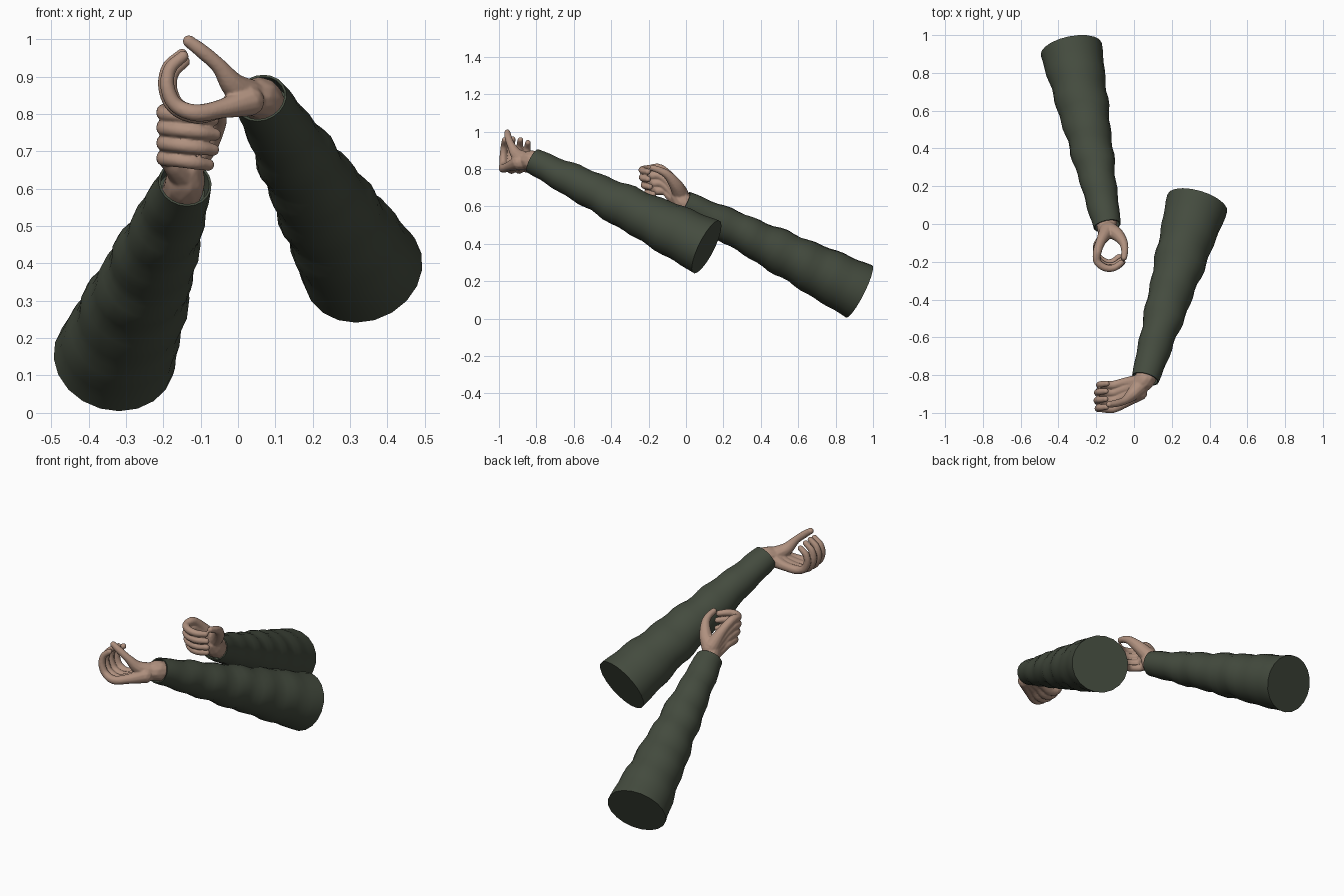
import bpy, bmesh, math
from mathutils import Vector, Matrix

if "Cube" in bpy.data.objects:
    bpy.data.objects.remove(bpy.data.objects["Cube"])


def material(name, rgb):
    m = bpy.data.materials.new(name)
    m.diffuse_color = (*rgb, 1)
    m.use_nodes = True
    m.node_tree.nodes["Principled BSDF"].inputs["Base Color"].default_value = m.diffuse_color
    return m


SKIN = material("skin", (0.43, 0.28, 0.21))
CLOTH = material("dark_green_cloth", (0.058, 0.071, 0.049))


def finish(name, bm, mat):
    bmesh.ops.recalc_face_normals(bm, faces=bm.faces)
    me = bpy.data.meshes.new(name)
    bm.to_mesh(me)
    bm.free()
    me.materials.append(mat)
    ob = bpy.data.objects.new(name, me)
    bpy.context.collection.objects.link(ob)
    return ob


def sleeve(name, back, cuff, phase):
    """Tapered, gently wrinkled sleeve with a closed back and a hollow cuff."""
    back, cuff = Vector(back), Vector(cuff)
    axis = (cuff - back).normalized()
    side = axis.cross(Vector((0, 0, 1))).normalized()
    up = side.cross(axis)
    bm = bmesh.new()
    segs, steps, rings = 20, 26, []

    def ring(t, r, wrinkle):
        vs = []
        for i in range(segs):
            a = 2 * math.pi * i / segs
            fold = math.sin(40 * t + 1.3 * math.sin(a + phase) + phase) + 0.6 * math.sin(23 * t + 2 * a)
            rad = r + wrinkle * fold
            vs.append(bm.verts.new(back.lerp(cuff, t) + side * rad * 1.05 * math.cos(a) + up * rad * math.sin(a)))
        rings.append(vs)

    for k in range(steps + 1):
        t = k / steps
        ring(t, 0.157 + (0.069 - 0.157) * t, 0.0045 * math.sin(math.pi * t) ** 0.5)
    ring(1.0, 0.063, 0)      # cuff thickness
    ring(0.95, 0.06, 0)      # inside of the cuff
    for a, b in zip(rings, rings[1:]):
        for i in range(segs):
            j = (i + 1) % segs
            bm.faces.new((a[i], a[j], b[j], b[i]))
    bm.faces.new(rings[0])
    bm.faces.new(rings[-1])
    ob = finish(name, bm, CLOTH)
    bpy.ops.object.select_all(action='DESELECT')
    ob.select_set(True)
    bpy.context.view_layer.objects.active = ob
    bpy.ops.object.shade_smooth_by_angle(angle=math.radians(40))


def strand(bm, pts, n=9):
    """Row of overlapping balls along a smooth path of (x, y, z, radius)."""
    p = [Vector(q) for q in pts]
    p = [2 * p[0] - p[1]] + p + [2 * p[-1] - p[-2]]
    for k in range(1, len(p) - 2):
        a, b, c, d = p[k - 1:k + 3]
        for i in range(n + 1):
            t = i / n
            q = 0.5 * (2 * b + (c - a) * t + (2 * a - 5 * b + 4 * c - d) * t * t + (3 * b - a - 3 * c + d) * t ** 3)
            bmesh.ops.create_icosphere(bm, subdivisions=2, radius=q.w, matrix=Matrix.Translation(q.xyz))


def hand(name, strands):
    """Merge all strands into one smooth skin."""
    bm = bmesh.new()
    for s in strands:
        strand(bm, s)
    ob = finish(name, bm, SKIN)
    re = ob.modifiers.new("merge", 'REMESH')
    re.mode = 'VOXEL'
    re.voxel_size = 0.0045
    re.use_smooth_shade = True
    sm = ob.modifiers.new("soften", 'SMOOTH')
    sm.factor = 0.5
    sm.iterations = 4


sleeve("left_sleeve", (0.335, 0.11, 0.383), (0.06, -0.82, 0.843), 0.4)
sleeve("right_sleeve", (-0.332, 0.925, 0.145), (-0.142, -0.01, 0.615), 2.1)

# Left hand: palm underneath, fingers curling up, thumb opposite
left = [[(0.075, -0.77, 0.82, 0.055), (0.06, -0.82, 0.843, 0.056), (0.03, -0.855, 0.843, 0.047)]]
for y, z, s in ((-0.977, 0.803, 0.93), (-0.935, 0.797, 1.0), (-0.893, 0.797, 0.97), (-0.853, 0.803, 0.84)):
    x = -0.11
    left.append([
        (0.03, -0.865 + (y + 0.915) * 0.45, 0.835, 0.042),
        (-0.04, -0.89 + (y + 0.915) * 0.85, 0.815, 0.027),
        (x, y, z, 0.024),
        (x - 0.06 * s, y, z + 0.022 * s, 0.021),
        (x - 0.085 * s, y, z + 0.075 * s, 0.02),
        (x - 0.077 * s, y + 0.004, z + 0.128 * s, 0.018),
        (x - 0.04 * s, y + 0.008, z + 0.163 * s, 0.016)])
left.append([(0.03, -0.86, 0.85, 0.045), (-0.012, -0.905, 0.877, 0.034),
             (-0.05, -0.935, 0.927, 0.022), (-0.095, -0.95, 0.967, 0.02), (-0.132, -0.955, 0.995, 0.017)])
hand("left_hand", left)

# Right hand: palm on the outer side, fingers wrapping across the front
right = [[(-0.152, 0.04, 0.59, 0.055), (-0.142, -0.01, 0.617, 0.056), (-0.142, -0.035, 0.65, 0.05)]]
for z, dy, s in ((0.803, -0.002, 0.96), (0.763, 0.0, 1.0), (0.722, 0.01, 0.96), (0.682, 0.028, 0.86)):
    right.append([
        (-0.142, -0.035, 0.655 + (z - 0.74) * 0.4, 0.042),
        (-0.172, -0.085, 0.705 + (z - 0.74) * 0.8, 0.028),
        (-0.193, -0.14 + dy, z, 0.024),
        (-0.195, -0.195 + dy, z - 0.002, 0.021),
        (-0.155, -0.229 + dy, z - 0.006, 0.02),
        (-0.193 + 0.09 * s, -0.23 + dy, z - 0.012, 0.019),
        (-0.193 + 0.132 * s, -0.203 + dy, z - 0.018, 0.017)])
right.append([(-0.135, -0.03, 0.665, 0.045), (-0.09, -0.055, 0.715, 0.036),
              (-0.058, -0.095, 0.765, 0.025), (-0.049, -0.135, 0.79, 0.02), (-0.053, -0.178, 0.805, 0.017)])
hand("right_hand", right)
